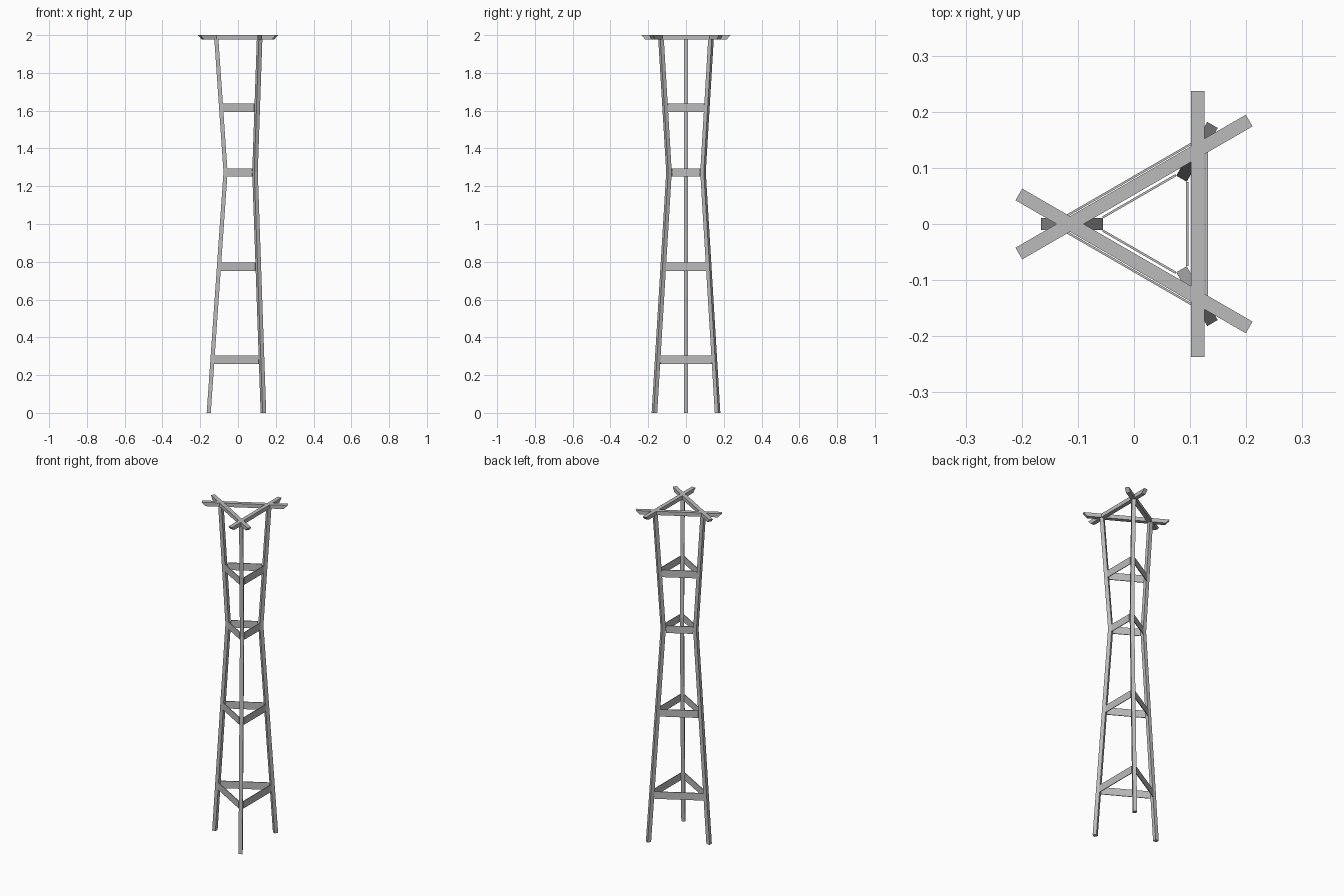
import bpy, bmesh, math
from mathutils import Matrix, Vector

cube = bpy.data.objects.get("Cube")
if cube:
    bpy.data.objects.remove(cube)

CENTRE = Matrix.Translation((0.038, 0, 0))
SIDES = (0, 120, 240)

grey = bpy.data.materials.new("plain_grey")
grey.use_nodes = True
grey.diffuse_color = (0.5, 0.5, 0.5, 1)
grey.node_tree.nodes["Principled BSDF"].inputs["Base Color"].default_value = (0.5, 0.5, 0.5, 1)


def loft(name, sections, angle):
    """Skin a chain of four-cornered sections, cap both ends, turn about the axis."""
    bm = bmesh.new()
    rings = [[bm.verts.new(p) for p in s] for s in sections]
    for a, b in zip(rings, rings[1:]):
        for i in range(4):
            j = (i + 1) % 4
            bm.faces.new((a[i], a[j], b[j], b[i]))
    bm.faces.new(rings[0])
    bm.faces.new(rings[-1])
    bmesh.ops.recalc_face_normals(bm, faces=bm.faces)
    bm.transform(CENTRE @ Matrix.Rotation(math.radians(angle), 4, "Z"))
    mesh = bpy.data.meshes.new(name)
    bm.to_mesh(mesh)
    bm.free()
    mesh.materials.append(grey)
    obj = bpy.data.objects.new(name, mesh)
    bpy.context.collection.objects.link(obj)


def board(name, distance, half, thick, z0, z1, angle, slant=0.0):
    """Tangential plank; slant shortens its lower edge."""
    sections = []
    for side in (-1, 1):
        low, high = side * (half - slant), side * half
        x0, x1 = distance - thick / 2, distance + thick / 2
        sections.append([Vector((x0, low, z0)), Vector((x1, low, z0)),
                         Vector((x1, high, z1)), Vector((x0, high, z1))])
    loft(name, sections, angle)


# Leg centre line: (height, radius), pinched at the waist
LEG = [(0, 0.193), (1.275, 0.104), (1.985, 0.153)]
W = 0.0108


def leg_radius(z):
    for (z0, r0), (z1, r1) in zip(LEG, LEG[1:]):
        if z <= z1:
            return r0 + (r1 - r0) * (z - z0) / (z1 - z0)


for n, angle in enumerate(SIDES, 1):
    # Bent legs
    loft(f"leg_{n}", [[Vector((r + u * W, v * W, z)) for u, v in
                       ((-1, -1), (1, -1), (1, 1), (-1, 1))] for z, r in LEG], angle + 60)
    # Thin cross braces between neighbouring legs
    for k, z in enumerate((0.281, 0.773, 1.273, 1.616), 1):
        r = leg_radius(z)
        board(f"brace_{n}_{k}", r / 2 + 0.005, r * 0.866 - 0.015, 0.004,
              z - 0.022, z + 0.022, angle)
    # Overlapping top beams with undercut ends
    board(f"top_beam_{n}", 0.076, 0.237, 0.024, 1.977, 2.0, angle, slant=0.022)
